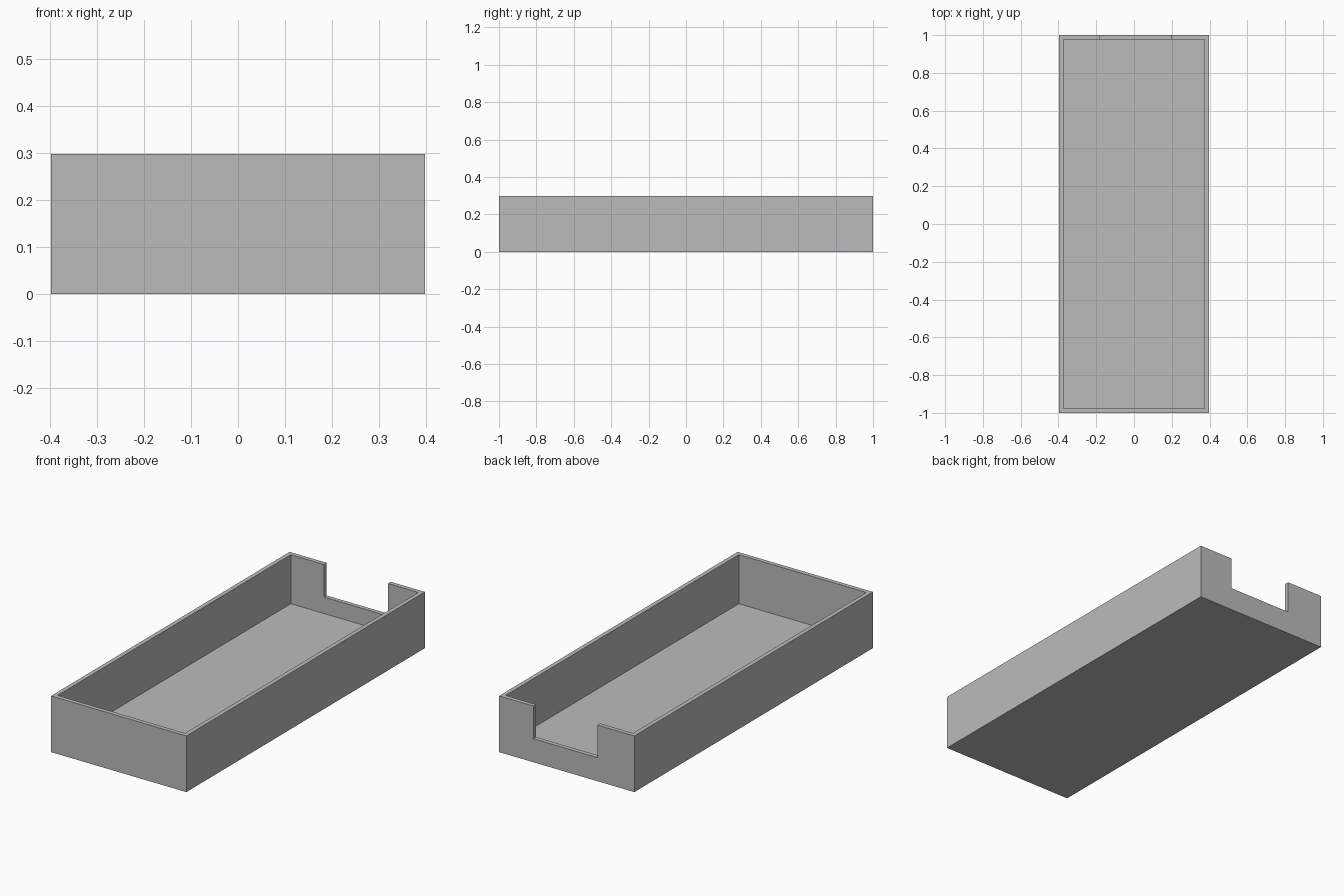
import bpy
import bmesh
from mathutils import Vector

cube = bpy.data.objects.get("Cube")
if cube:
    bpy.data.objects.remove(cube, do_unlink=True)

HALF_X, HALF_Y, HEIGHT = 0.397, 1.0, 0.298
WALL, FLOOR = 0.023, 0.038
NOTCH_LEFT, NOTCH_RIGHT, NOTCH_Z = 0.196, -0.18, 0.125

grey = bpy.data.materials.new("plain grey")
grey.use_nodes = True
colour = (0.5, 0.5, 0.5, 1)
grey.diffuse_color = colour
grey.node_tree.nodes["Principled BSDF"].inputs["Base Color"].default_value = colour


def box(name, low, high):
    """Axis-aligned box between two corners."""
    low, high = Vector(low), Vector(high)
    bm = bmesh.new()
    bmesh.ops.create_cube(bm, size=1)
    for v in bm.verts:
        v.co = (low + high) / 2 + v.co * (high - low)
    mesh = bpy.data.meshes.new(name)
    bm.to_mesh(mesh)
    bm.free()
    mesh.materials.append(grey)
    obj = bpy.data.objects.new(name, mesh)
    bpy.context.collection.objects.link(obj)
    return obj


def cut(target, cutter):
    """Subtract a hidden cutter from the target."""
    cutter.hide_render = True
    cutter.hide_viewport = True
    cutter.display_type = 'WIRE'
    mod = target.modifiers.new(cutter.name, 'BOOLEAN')
    mod.operation = 'DIFFERENCE'
    mod.solver = 'EXACT'
    mod.object = cutter


# Open tray
tray = box("tray", (-HALF_X, -HALF_Y, 0), (HALF_X, HALF_Y, HEIGHT))

# Hollow inside
cut(tray, box("cavity_cutter", (WALL - HALF_X, WALL - HALF_Y, FLOOR),
              (HALF_X - WALL, HALF_Y - WALL, HEIGHT + 0.1)))

# Slot in the back wall
cut(tray, box("notch_cutter", (NOTCH_RIGHT, HALF_Y - 2 * WALL, NOTCH_Z),
              (NOTCH_LEFT, HALF_Y + 0.1, HEIGHT + 0.2)))

# Bake the cuts into the tray and drop the cutters
bpy.context.view_layer.update()
graph = bpy.context.evaluated_depsgraph_get()
baked = bpy.data.meshes.new_from_object(tray.evaluated_get(graph))
cutters = [m.object for m in tray.modifiers]
tray.modifiers.clear()
tray.data = baked
for c in cutters:
    bpy.data.objects.remove(c, do_unlink=True)
